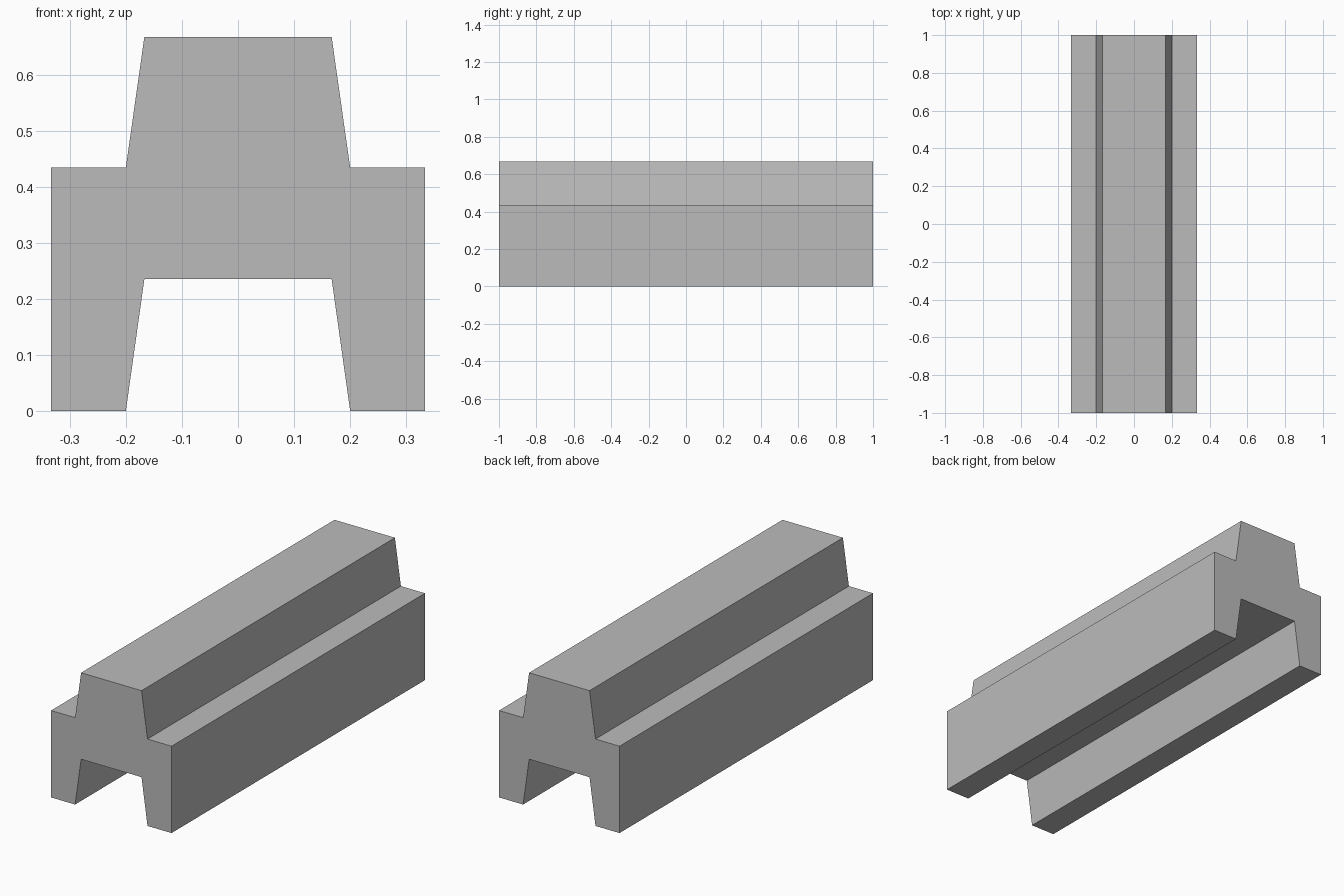
import bpy
import bmesh

default = bpy.data.objects.get("Cube")
if default:
    bpy.data.objects.remove(default, do_unlink=True)

# Plain grey material
grey = bpy.data.materials.new("plain grey")
grey.use_nodes = True
colour = (0.5, 0.5, 0.5, 1)
grey.diffuse_color = colour
grey.node_tree.nodes["Principled BSDF"].inputs["Base Color"].default_value = colour

# Right half of the cross-section, from the channel roof round to the crown
half = [(0.167, 0.235), (0.2, 0), (0.333, 0), (0.333, 0.434),
        (0.2, 0.434), (0.167, 0.667)]
profile = half + [(-x, z) for x, z in reversed(half)]

# Stackable beam: the section extruded along its length
bm = bmesh.new()
section = bm.faces.new([bm.verts.new((x, -1, z)) for x, z in profile])
end = bmesh.ops.extrude_face_region(bm, geom=[section], use_keep_orig=True)
end_verts = [g for g in end["geom"] if isinstance(g, bmesh.types.BMVert)]
bmesh.ops.translate(bm, verts=end_verts, vec=(0, 2, 0))
bmesh.ops.recalc_face_normals(bm, faces=bm.faces)

mesh = bpy.data.meshes.new("beam")
bm.to_mesh(mesh)
bm.free()
mesh.materials.append(grey)
beam = bpy.data.objects.new("beam", mesh)
bpy.context.collection.objects.link(beam)
